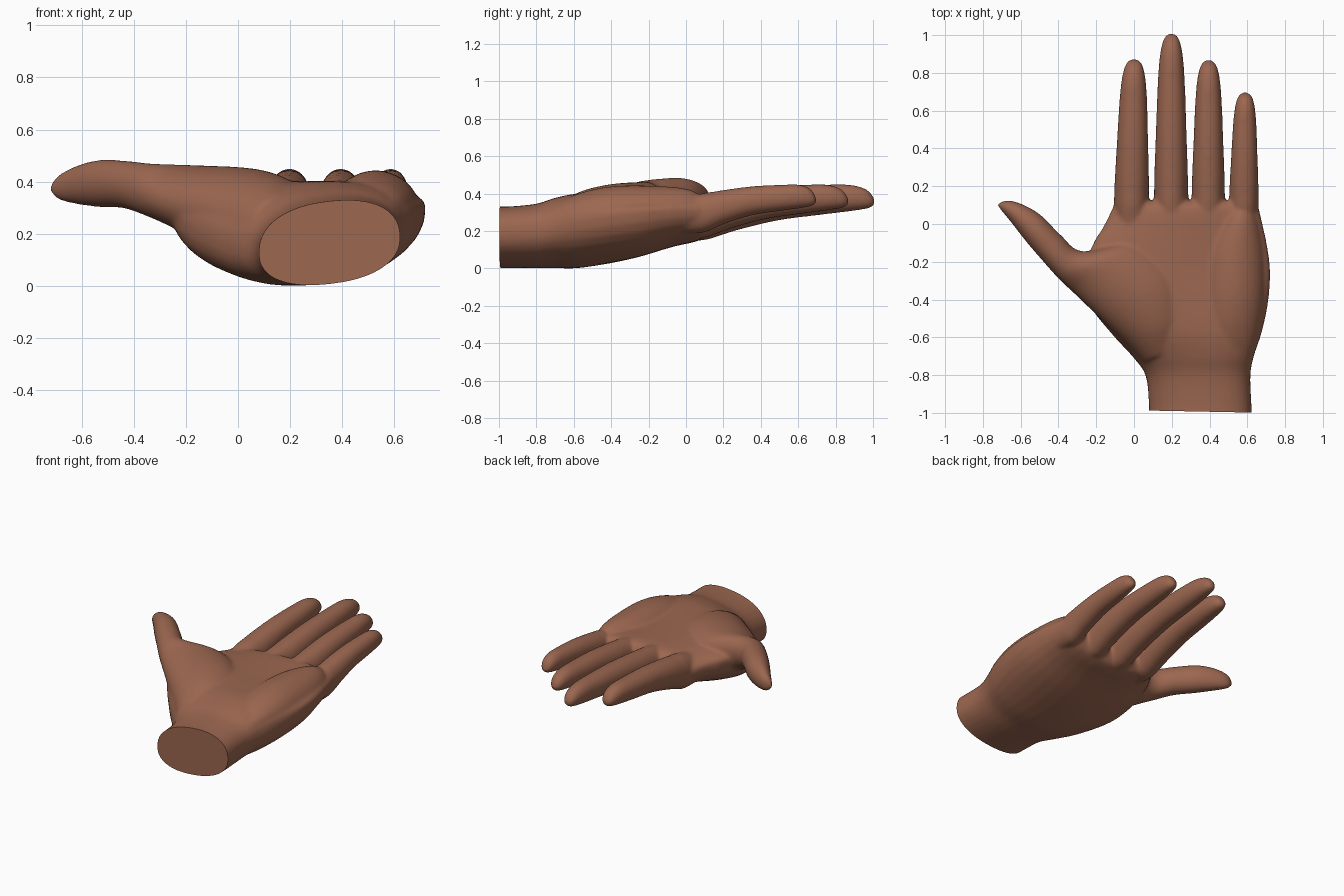
import bpy, bmesh, math
from mathutils import Vector

if "Cube" in bpy.data.objects:
    bpy.data.objects.remove(bpy.data.objects["Cube"])

N = 32        # points around each ring
STEPS = 5     # in-between rings per section


def catmull(a, b, c, d, t):
    return [0.5 * (2 * q + (r - p) * t + (2 * p - 5 * q + 4 * r - s) * t * t
                   + (3 * q - p - 3 * r + s) * t ** 3) for p, q, r, s in zip(a, b, c, d)]


def loft(bm, sections, power=2.0):
    """section: left x,y,z  right x,y,z  top z  bottom z"""
    dense = []
    last = len(sections) - 1
    for i in range(last):
        quad = [sections[max(0, min(last, i + k))] for k in (-1, 0, 1, 2)]
        dense += [catmull(*quad, s / STEPS) for s in range(STEPS)]
    dense.append(sections[-1])
    rings = []
    for s in dense:
        left, right = Vector(s[0:3]), Vector(s[3:6])
        mid, half = (left + right) / 2, (right - left) / 2
        ring = []
        for k in range(N):
            a = 2 * math.pi * k / N
            c, n = math.cos(a), math.sin(a)
            u = math.copysign(abs(c) ** (2 / power), c)
            v = abs(n) ** (2 / power)
            p = mid + half * u
            p.z += v * ((s[6] - mid.z) if n > 0 else (s[7] - mid.z))
            ring.append(bm.verts.new(p))
        rings.append(ring)
    for r0, r1 in zip(rings, rings[1:]):
        for k in range(N):
            j = (k + 1) % N
            bm.faces.new((r0[k], r0[j], r1[j], r1[k]))
    bm.faces.new(rings[0])
    bm.faces.new(rings[-1])


bm = bmesh.new()

# wrist and palm: y, left x, left z, right x, right z, top, bottom
palm = [(-1.08, .078, .12, .627, .18, .32, .0),
        (-.95, .078, .12, .622, .18, .32, .0),
        (-.8, .06, .13, .617, .19, .335, .0),
        (-.7, -.01, .15, .635, .22, .365, .0),
        (-.58, -.12, .20, .675, .25, .39, -.003),
        (-.42, -.24, .27, .71, .28, .395, .018),
        (-.25, -.265, .32, .722, .30, .392, .055),
        (-.1, -.215, .32, .703, .31, .39, .1),
        (-.03, -.172, .31, .688, .31, .39, .118),
        (.04, -.135, .30, .672, .31, .39, .133),
        (.09, -.11, .29, .658, .31, .382, .155),
        (.12, -.07, .29, .63, .31, .35, .21)]
loft(bm, [(xl, y, zl, xr, y, zr, t, b) for y, xl, zl, xr, zr, t, b in palm], 2.3)

# heel pad on the little finger side
pad = [(-.76, .45, .58, .30), (-.6, .38, .65, .385), (-.4, .36, .69, .432),
       (-.15, .38, .69, .434), (.02, .46, .66, .415), (.09, .50, .62, .37)]
loft(bm, [(a, y, .3, b, y, .3, t, .22) for y, a, b, t in pad], 1.9)

# thumb: outer edge x,y, inner edge x,y, top, bottom
thumb = [(.05, -.74, .30, -.60, .345, .06),
         (-.04, -.64, .30, -.44, .41, .06),
         (-.15, -.53, .22, -.24, .445, .11),
         (-.305, -.38, .0, -.10, .456, .188),
         (-.39, -.30, -.27, -.145, .463, .255),
         (-.48, -.20, -.385, -.06, .474, .29),
         (-.57, -.095, -.49, .045, .477, .295),
         (-.652, .01, -.58, .10, .455, .306),
         (-.71, .08, -.655, .125, .42, .322),
         (-.727, .104, -.69, .122, .385, .345)]
loft(bm, [(a, b, (t + z) / 2, c, d, (t + z) / 2, t, z) for a, b, c, d, t, z in thumb])

# fingers: along, width factor, top, bottom
profile = [(-.25, .85, .34, .15), (0, 1, .392, .143), (.1, 1, .403, .165),
           (.22, .98, .415, .2), (.45, .90, .433, .25), (.7, .81, .441, .28),
           (.86, .70, .441, .298), (.95, .54, .42, .31), (.988, .37, .39, .32),
           (1.006, .16, .36, .335)]
# base x, tip x, half width, tip y, underside lift
fingers = [(-.014, .0, .092, .87, .015), (.196, .198, .090, 1.004, .0),
           (.393, .395, .088, .865, .012), (.581, .588, .078, .695, .04)]
for bx, tx, w, tip, lift in fingers:
    rows = []
    for f, k, t, b in profile:
        y = .08 + (tip - .08) * f
        x = bx + (tx - bx) * max(f, 0)
        b += lift * max(0, 1 - abs(f) * .7)
        m = (t + b) / 2
        rows.append((x - w * k, y, m, x + w * k, y, m, t, b))
    loft(bm, rows, 2.1)

bmesh.ops.recalc_face_normals(bm, faces=bm.faces)
mesh = bpy.data.meshes.new("hand")
bm.to_mesh(mesh)
bm.free()
hand = bpy.data.objects.new("hand", mesh)
bpy.context.collection.objects.link(hand)

# fuse all parts into one skin and soften the joins
rm = hand.modifiers.new("fuse", 'REMESH')
rm.mode = 'VOXEL'
rm.voxel_size = 0.0085
sm = hand.modifiers.new("soften", 'SMOOTH')
sm.factor = 0.5
sm.iterations = 24
deps = bpy.context.evaluated_depsgraph_get()
skin = bpy.data.meshes.new_from_object(hand.evaluated_get(deps))
hand.modifiers.clear()
hand.data = skin

# flat cut at the wrist
bm = bmesh.new()
bm.from_mesh(skin)
cut = bmesh.ops.bisect_plane(bm, geom=bm.verts[:] + bm.edges[:] + bm.faces[:],
                             plane_co=(.35, -.993, 0), plane_no=(-.02, -1, 0), clear_outer=True)
rim = [e for e in cut["geom_cut"] if isinstance(e, bmesh.types.BMEdge)]
bmesh.ops.contextual_create(bm, geom=rim)
low = min(v.co.z for v in bm.verts)
for v in bm.verts:
    v.co.z -= low
bmesh.ops.recalc_face_normals(bm, faces=bm.faces)
bm.to_mesh(skin)
bm.free()

# skin colour
mat = bpy.data.materials.new("skin")
mat.diffuse_color = (.33, .135, .08, 1)
mat.use_nodes = True
mat.node_tree.nodes["Principled BSDF"].inputs["Base Color"].default_value = mat.diffuse_color
skin.materials.clear()
skin.materials.append(mat)
bpy.context.view_layer.objects.active = hand
hand.select_set(True)
bpy.ops.object.shade_smooth_by_angle(angle=math.radians(50))
